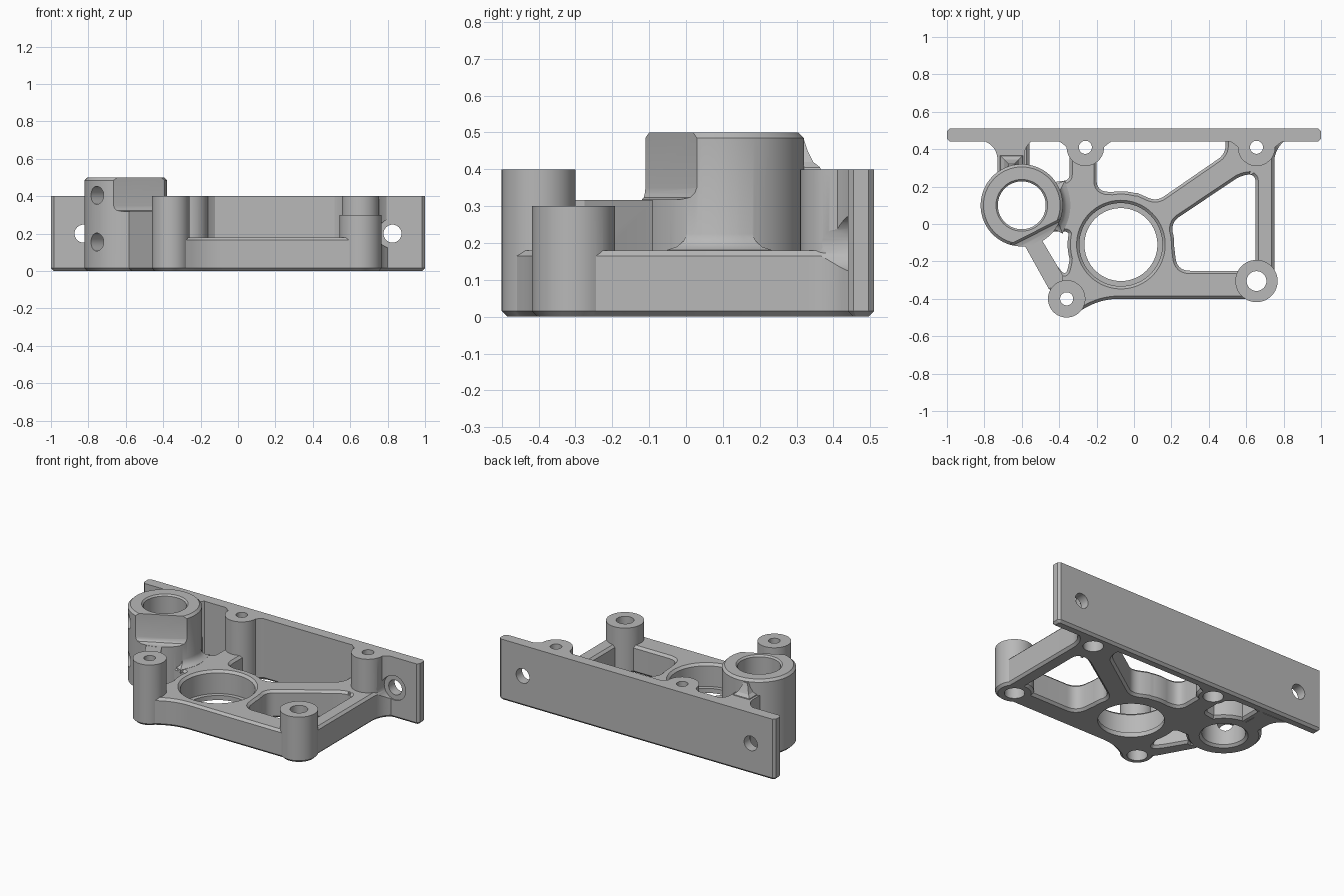
import bpy, bmesh, math
from mathutils import Matrix, Vector

cube = bpy.data.objects.get("Cube")
if cube:
    bpy.data.objects.remove(cube, do_unlink=True)

grey = bpy.data.materials.new("machined_grey")
grey.use_nodes = True
GREY = (0.48, 0.48, 0.48, 1)
grey.diffuse_color = GREY
grey.node_tree.nodes["Principled BSDF"].inputs["Base Color"].default_value = GREY

CH = 0.015      # edge chamfer
BASE = 0.18     # web height
HIGH = 0.4      # plate and tall boss height


def rounded(corners, steps=8):
    """Outline from (x, y, cut) corners; cut is the length trimmed for the round."""
    out = []
    for i, c in enumerate(corners):
        p = Vector(c[:2])
        if len(c) < 3:
            out.append(p)
            continue
        a = p + (Vector(corners[i - 1][:2]) - p).normalized() * c[2]
        b = p + (Vector(corners[(i + 1) % len(corners)][:2]) - p).normalized() * c[2]
        for k in range(steps + 1):
            t = k / steps
            out.append(a * (1 - t) ** 2 + p * 2 * t * (1 - t) + b * t * t)
    return out


def circle(x, y, r, n=64):
    return [Vector((x + r * math.cos(math.tau * i / n), y + r * math.sin(math.tau * i / n)))
            for i in range(n)]


def offset(pts, d):
    """Move an anticlockwise outline outward by d."""
    out = []
    for i, p in enumerate(pts):
        e1 = (p - pts[i - 1]).normalized()
        e2 = (pts[(i + 1) % len(pts)] - p).normalized()
        n1, n2 = Vector((e1.y, -e1.x)), Vector((e2.y, -e2.x))
        out.append(p + (n1 + n2) * d / max(0.4, 1 + n1.dot(n2)))
    return out


def solid(name, pts, layers, matrix=None):
    """Prism through (height, outward offset) layers."""
    area = sum(pts[i - 1].x * p.y - p.x * pts[i - 1].y for i, p in enumerate(pts))
    if area < 0:
        pts = pts[::-1]
    bm = bmesh.new()
    rings = [[bm.verts.new((p.x, p.y, z)) for p in offset(pts, d)] for z, d in layers]
    n = len(pts)
    for low, top in zip(rings, rings[1:]):
        for i in range(n):
            j = (i + 1) % n
            bm.faces.new((low[i], low[j], top[j], top[i]))
    bm.faces.new(rings[0][::-1])
    bm.faces.new(rings[-1])
    if matrix:
        bm.transform(matrix)
    mesh = bpy.data.meshes.new(name)
    bm.to_mesh(mesh)
    bm.free()
    mesh.materials.append(grey)
    obj = bpy.data.objects.new(name, mesh)
    bpy.context.collection.objects.link(obj)
    return obj


def measure(mesh):
    """Volume, and whether the surface is closed."""
    bm = bmesh.new()
    bm.from_mesh(mesh)
    result = bm.calc_volume(signed=True), all(e.is_manifold for e in bm.edges)
    bm.free()
    return result


def combine(target, tool, operation):
    """Boolean that moves to the second solver if the first gives a wrong solid."""
    original = target.data.copy()
    before, size = measure(original)[0], measure(tool.data)[0]
    bpy.context.view_layer.objects.active = target
    for solver in ("MANIFOLD", "EXACT"):
        target.data = original.copy()
        mod = target.modifiers.new(operation, "BOOLEAN")
        mod.operation, mod.solver, mod.object = operation, solver, tool
        bpy.ops.object.modifier_apply(modifier=mod.name)
        after, closed = measure(target.data)
        change = after - before if operation == "UNION" else before - after
        if closed and 1e-7 < change < size + 1e-5:
            break
    bpy.data.objects.remove(tool, do_unlink=True)


def add(target, tool):
    combine(target, tool, "UNION")


def cut(target, tool):
    combine(target, tool, "DIFFERENCE")


def body(top, top_chamfer=0):
    """Layers of a standing part with a chamfered foot."""
    layers = [(0, -CH), (CH, 0)]
    if top_chamfer:
        return layers + [(top - top_chamfer, 0), (top, -top_chamfer)]
    return layers + [(top, 0)]


# Web frame with chamfered edges
bracket = solid("mounting_bracket", rounded([
    (-0.17, -0.40, 0.09), (0.655, -0.40), (0.75, -0.305), (0.75, 0.39, 0.06),
    (0.82, 0.46), (0.82, 0.503), (-0.62, 0.503), (-0.6, 0.1), (-0.575, -0.13),
    (-0.455, -0.345), (-0.36, -0.46), (-0.30, -0.47)]), body(BASE, CH))

# Lightening pockets
POCKETS = [
    [(-0.2, 0.458), (-0.2, 0.175, 0.06), (0.02, 0.165), (0.12, 0.12, 0.05),
     (0.49, 0.375, 0.05), (0.49, 0.458)],
    [(0.2, 0.01, 0.05), (0.58, 0.265, 0.05), (0.65, 0.265, 0.04),
     (0.65, -0.25, 0.06), (0.23, -0.25, 0.07)],
    [(-0.56, 0.458), (-0.56, 0.28), (-0.46, 0.22), (-0.345, 0.235, 0.03), (-0.345, 0.458)],
    [(-0.52, -0.09), (-0.365, -0.28, 0.04), (-0.345, -0.2, 0.02),
     (-0.345, -0.04, 0.03), (-0.43, -0.04)],
]
for pocket in POCKETS:
    cut(bracket, solid("pocket", rounded(pocket),
                       [(-0.01, 0.025), (CH, 0), (BASE - CH, 0), (BASE + 0.01, 0.025)]))

# Bearing ring around the central hole
RX, RY = -0.07, -0.11
add(bracket, solid("bearing_ring", circle(RX, RY, 0.285, 96), body(BASE, CH)))

# Round tower with a flat on its front upper side
TX, TY = -0.6, 0.1
tower = solid("tower", circle(TX, TY, 0.22, 96), body(0.5, CH))
cut(tower, solid("flat_cut", rounded([(-0.72, -0.138), (-0.30, 0.076), (-0.1, -0.3), (-0.5, -0.5)]),
                 [(0.318, -0.03), (0.324, -0.012), (0.335, -0.004), (0.35, 0), (0.6, 0)]))
add(bracket, tower)

# Fillet at the foot of the tower
pie = [Vector((TX, TY))] + [
    Vector((TX + 0.215 * math.cos(math.radians(a)), TY + 0.215 * math.sin(math.radians(a))))
    for a in range(-25, 21, 5)]
add(bracket, solid("tower_fillet", pie,
                   [(0.16, 0.045), (0.181, 0.045), (0.19, 0.025), (0.205, 0.012), (0.23, 0.003)]))

# Arm from tower to the front left boss
add(bracket, solid("arm", rounded([(-0.455, -0.348), (-0.38, -0.31), (-0.38, -0.275),
                                   (-0.49, -0.09), (-0.587, -0.11)]), body(0.317)))

# Neck from tower to back plate, with a fillet against the tower
add(bracket, solid("neck", rounded([(-0.83, 0.458), (-0.73, 0.41, 0.07), (-0.73, 0.2), (-0.585, 0.2),
                                    (-0.585, 0.41, 0.04), (-0.53, 0.458)]), body(HIGH)))
add(bracket, solid("neck_fillet", rounded([(-0.72, 0.2), (-0.59, 0.2), (-0.59, 0.37), (-0.72, 0.37)]),
                   [(0.38, 0), (0.405, -0.006), (0.42, -0.025), (0.45, -0.04), (0.48, -0.05)]))

# Back plate with cut corners
add(bracket, solid("back_plate", rounded([
    (-1 + CH, 0.44), (1 - CH, 0.44), (1, 0.44 + CH), (1, 0.51 - CH),
    (1 - CH, 0.51), (-1 + CH, 0.51), (-1, 0.51 - CH), (-1, 0.44 + CH)]), body(HIGH)))

# Screw bosses: x, y, radius, height, hole radius
BOSSES = [(-0.26, 0.41, 0.1, HIGH, 0.035), (0.655, 0.41, 0.1, HIGH, 0.035),
          (0.655, -0.305, 0.113, 0.3, 0.053), (-0.36, -0.40, 0.1, HIGH, 0.035)]
for x, y, r, h, hole in BOSSES:
    add(bracket, solid("boss", circle(x, y, r), body(h)))
    if y > 0:
        add(bracket, solid("boss_flare", rounded([
            (x - 0.17, 0.458), (x - 0.1, 0.42, 0.06), (x - 0.05, 0.35), (x + 0.05, 0.35),
            (x + 0.1, 0.42, 0.06), (x + 0.17, 0.458)]), body(HIGH)))

# Vertical bores
for x, y, r, h, hole in BOSSES:
    cut(bracket, solid("boss_bore", circle(x, y, hole, 32), [(-0.1, 0), (0.6, 0)]))
    cut(bracket, solid("boss_counterbore", circle(x, y, 0.06, 32), [(-0.1, 0), (0.08, 0)]))
cut(bracket, solid("centre_bore", circle(RX, RY, 0.195, 96), [(-0.1, 0), (0.6, 0)]))
cut(bracket, solid("bearing_seat", circle(RX, RY, 0.222, 96),
                   [(0.03, 0), (BASE - CH, 0), (BASE + CH, 2 * CH)]))
cut(bracket, solid("tower_bore", circle(TX, TY, 0.128, 96),
                   [(-CH, 2 * CH), (CH, 0), (0.49, 0), (0.52, 0.03)]))

# Plate screw holes with clearance for the screw heads
for x in (-0.826, 0.826):
    for r, depth in ((0.048, 0.4), (0.08, 0.148)):
        turn = Matrix.Translation((x, 0.3, 0.2)) @ Matrix.Rotation(-math.pi / 2, 4, "X")
        cut(bracket, solid("plate_hole", circle(0, 0, r, 48), [(0, 0), (depth, 0)], turn))

# Set screw holes, radial into the tower bore
for z in (0.155, 0.405):
    turn = (Matrix.Translation((TX, TY, z)) @ Matrix.Rotation(math.radians(225), 4, "Z")
            @ Matrix.Rotation(math.pi / 2, 4, "Y"))
    cut(bracket, solid("set_screw_hole", circle(0, 0, 0.048, 32), [(0.02, 0), (0.3, 0)], turn))

bpy.ops.object.select_all(action="DESELECT")
bracket.select_set(True)
bpy.context.view_layer.objects.active = bracket
bpy.ops.object.shade_smooth_by_angle(angle=math.radians(25))
